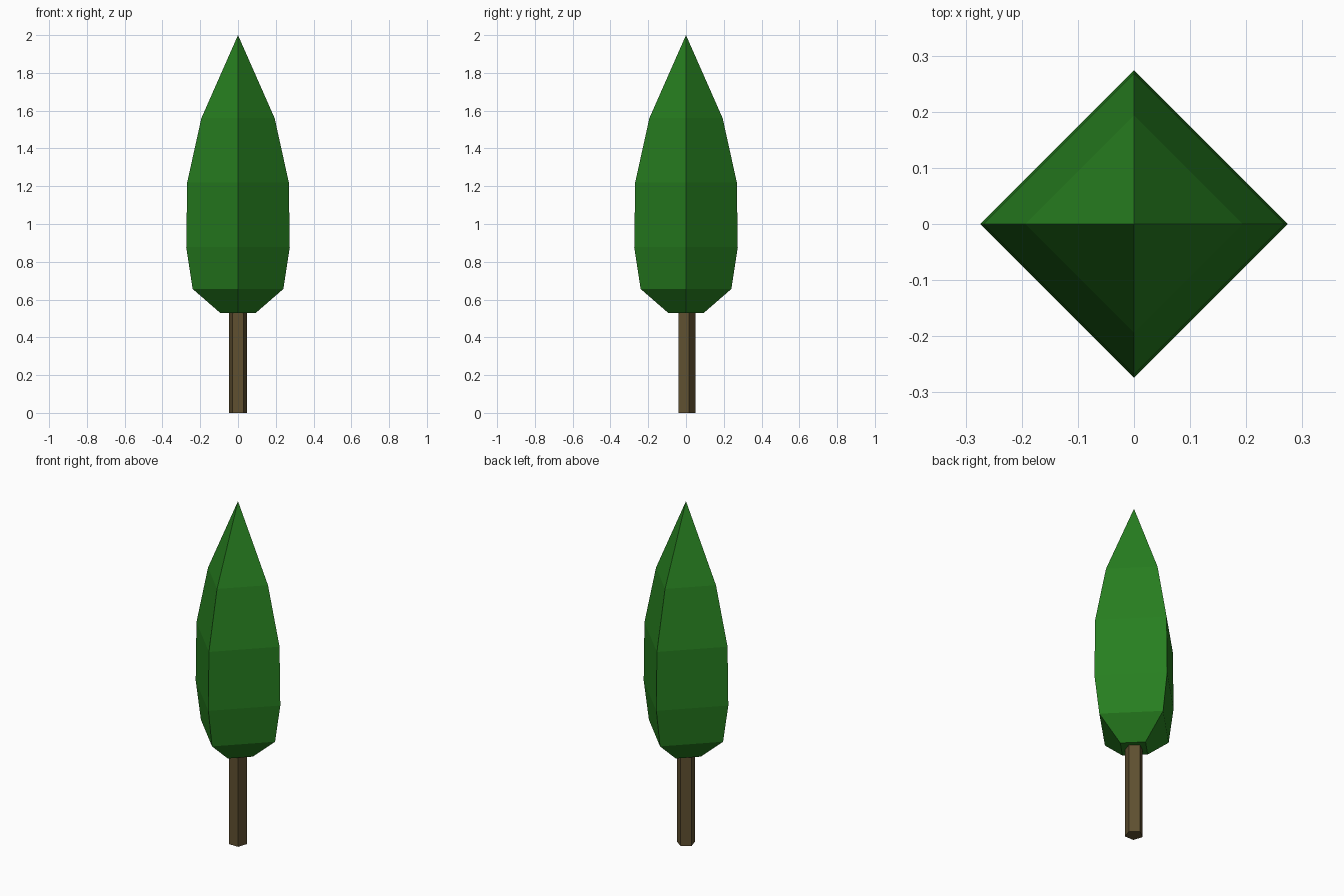
import bpy, math

if "Cube" in bpy.data.objects:
    bpy.data.objects.remove(bpy.data.objects["Cube"])

def material(name, color):
    m = bpy.data.materials.new(name)
    m.diffuse_color = (*color, 1)
    m.use_nodes = True
    m.node_tree.nodes["Principled BSDF"].inputs["Base Color"].default_value = m.diffuse_color
    return m

def lathe(name, profile, sides, start, mat):
    """Flat-faced revolved solid from (radius, z) rings; radius 0 makes a tip."""
    verts, faces, prev = [], [], None
    for r, z in profile:
        base = len(verts)
        n = sides if r > 0 else 1
        for i in range(n):
            a = start + math.tau * i / sides
            verts.append((r * math.cos(a), r * math.sin(a), z))
        ring = [base + i % n for i in range(sides)]
        if prev is None:
            faces.append(ring[::-1])
        else:
            for i in range(sides):
                j = (i + 1) % sides
                quad = [prev[i], prev[j], ring[j], ring[i]]
                faces.append(quad if n > 1 else quad[:3])
        prev = ring
    if profile[-1][0] > 0:
        faces.append(prev)
    me = bpy.data.meshes.new(name)
    me.from_pydata(verts, [], faces)
    me.materials.append(mat)
    ob = bpy.data.objects.new(name, me)
    bpy.context.collection.objects.link(ob)
    return ob

# Five-sided trunk, one corner towards the back
lathe("trunk", [(0.05, 0), (0.05, 0.54)], 5, math.pi / 2,
      material("bark", (0.115, 0.08, 0.03)))

# Four-sided tapering crown, corners on the axes
lathe("crown", [(0.095, 0.53), (0.24, 0.656), (0.274, 0.877), (0.269, 1.22),
                (0.194, 1.56), (0, 2.0)], 4, 0,
      material("foliage", (0.02, 0.21, 0.014)))
